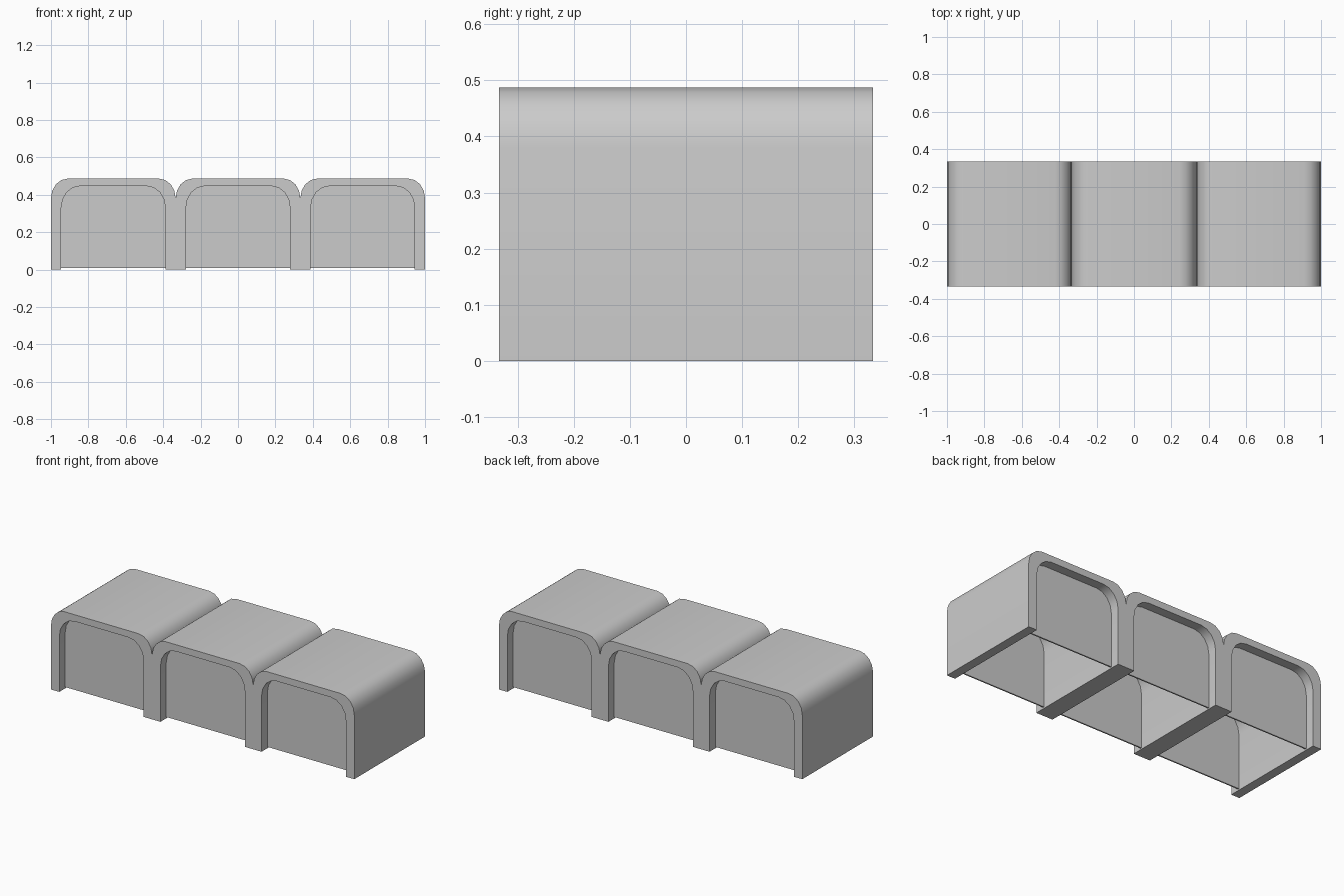
import bpy, bmesh, math

cube = bpy.data.objects.get("Cube")
if cube:
    bpy.data.objects.remove(cube, do_unlink=True)

grey = bpy.data.materials.new("light grey")
grey.use_nodes = True
colour = (0.6, 0.6, 0.6, 1)
grey.diffuse_color = colour
grey.node_tree.nodes["Principled BSDF"].inputs["Base Color"].default_value = colour

HALF_DEPTH = 1 / 3
HALF_WIDTH = 1 / 3
HEIGHT = 0.487
LEG = 0.055
RECESS = 0.055
PANEL = 0.008


def arch_profile(half, top, rx, rz, base=0.0, steps=4):
    """Round-topped outline from the left foot over to the right foot."""
    right = []
    for i in range(steps + 1):
        a = math.pi / 2 * i / steps
        right.append((half - rx + rx * math.sin(a), top - rz + rz * math.cos(a)))
    right.append((half, base))
    return [(-x, z) for x, z in reversed(right)] + right


def finish(bm, name, x):
    bmesh.ops.recalc_face_normals(bm, faces=bm.faces)
    mesh = bpy.data.meshes.new(name)
    bm.to_mesh(mesh)
    bm.free()
    mesh.materials.append(grey)
    ob = bpy.data.objects.new(name, mesh)
    ob.location.x = x
    bpy.context.collection.objects.link(ob)
    bpy.ops.object.select_all(action='DESELECT')
    ob.select_set(True)
    bpy.context.view_layer.objects.active = ob
    bpy.ops.object.shade_smooth_by_angle(angle=math.radians(35))
    return ob


def arch_shell(name, x):
    """Tunnel with a thick wall, open at the bottom."""
    bm = bmesh.new()
    outer = arch_profile(HALF_WIDTH, HEIGHT, 0.09, 0.105)
    inner = arch_profile(HALF_WIDTH - LEG, HEIGHT - 0.04, 0.1, 0.115)
    rings = [[bm.verts.new((px, y, pz)) for px, pz in prof]
             for prof, y in ((outer, -HALF_DEPTH), (outer, HALF_DEPTH),
                             (inner, HALF_DEPTH), (inner, -HALF_DEPTH))]
    for k in range(4):
        a, b = rings[k], rings[(k + 1) % 4]
        for i in range(len(a) - 1):
            bm.faces.new((a[i], a[i + 1], b[i + 1], b[i]))
    # Soles of the two legs
    for end in (0, -1):
        bm.faces.new([r[end] for r in rings])
    finish(bm, name, x)


def end_panel(name, x, y):
    """Thin recessed plate filling the arch opening."""
    bm = bmesh.new()
    prof = arch_profile(HALF_WIDTH - LEG, HEIGHT - 0.04, 0.1, 0.115, base=0.008)
    face = bm.faces.new([bm.verts.new((px, y - PANEL / 2, pz)) for px, pz in prof])
    ext = bmesh.ops.extrude_face_region(bm, geom=[face])
    moved = [v for v in ext["geom"] if isinstance(v, bmesh.types.BMVert)]
    bmesh.ops.translate(bm, vec=(0, PANEL, 0), verts=moved)
    finish(bm, name, x)


# Three identical arches side by side, each closed at both ends
for label, i in (("right", -1), ("middle", 0), ("left", 1)):
    cx = i * 2 * HALF_WIDTH
    arch_shell(label + "_arch", cx)
    inset = HALF_DEPTH - RECESS - PANEL / 2
    end_panel(label + "_front_panel", cx, -inset)
    end_panel(label + "_back_panel", cx, inset)
